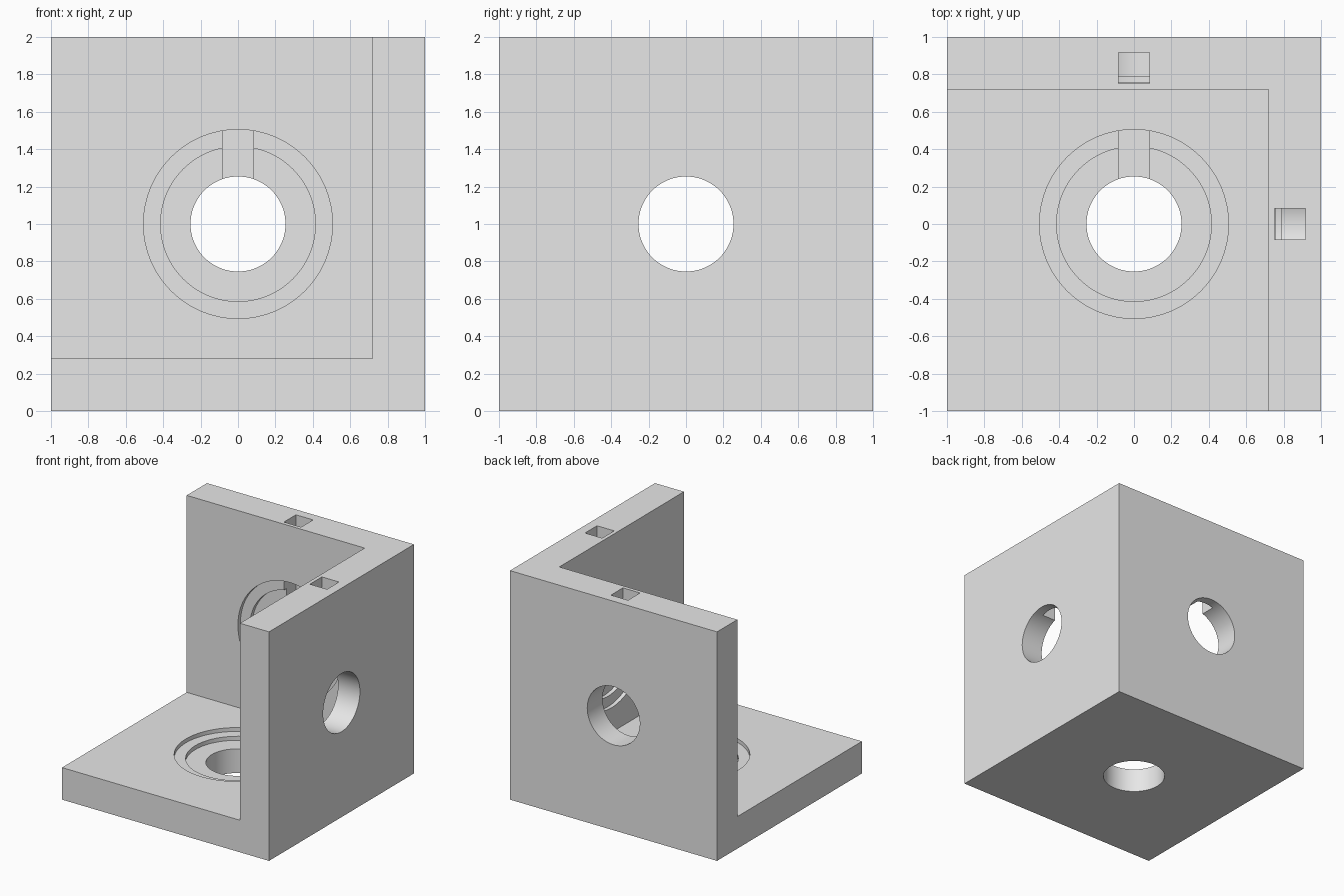
import bpy
import bmesh
from math import tau
from mathutils import Matrix, Vector

WALL = 0.28          # plate thickness
INNER = 1 - WALL     # inner face of the walls

if "Cube" in bpy.data.objects:
    bpy.data.objects.remove(bpy.data.objects["Cube"], do_unlink=True)

gray = bpy.data.materials.new("light_gray")
gray.use_nodes = True
gray.diffuse_color = (0.8, 0.8, 0.8, 1)
bsdf = next(n for n in gray.node_tree.nodes if n.type == 'BSDF_PRINCIPLED')
bsdf.inputs["Base Color"].default_value = gray.diffuse_color


def make_object(name, bm, matrix=Matrix()):
    bmesh.ops.transform(bm, matrix=matrix, verts=bm.verts)
    bmesh.ops.recalc_face_normals(bm, faces=bm.faces)
    mesh = bpy.data.meshes.new(name)
    bm.to_mesh(mesh)
    bm.free()
    mesh.materials.append(gray)
    obj = bpy.data.objects.new(name, mesh)
    bpy.context.collection.objects.link(obj)
    return obj


def box(name, low, high, matrix=Matrix()):
    low, high = Vector(low), Vector(high)
    bm = bmesh.new()
    bmesh.ops.create_cube(bm, size=1)
    fit = Matrix.Translation((low + high) / 2) @ Matrix.Diagonal((*(high - low), 1))
    return make_object(name, bm, matrix @ fit)


def lathe(name, profile, matrix):
    bm = bmesh.new()
    verts = [bm.verts.new((r, 0, z)) for r, z in profile]
    edges = [bm.edges.new(pair) for pair in zip(verts, verts[1:])]
    bmesh.ops.spin(bm, geom=verts + edges, cent=(0, 0, 0), axis=(0, 0, 1),
                   angle=tau, steps=96)
    bmesh.ops.remove_doubles(bm, verts=bm.verts, dist=0.0001)
    return make_object(name, bm, matrix)


def frame(origin, normal, up):
    # local z points into the open corner, local y along the slot
    normal, up = Vector(normal), Vector(up)
    axes = Matrix((up.cross(normal), up, normal)).transposed()
    return Matrix.Translation(origin) @ axes.to_4x4()


def carve(target, cutter):
    cutter.hide_render = True
    mod = target.modifiers.new("cut", 'BOOLEAN')
    mod.operation = 'DIFFERENCE'
    mod.solver = 'EXACT'
    mod.object = cutter
    bpy.ops.object.modifier_apply(modifier=mod.name)
    bpy.data.objects.remove(cutter, do_unlink=True)


# Corner body: a cube with its open corner removed
bracket = box("corner_bracket", (-1, -1, 0), (1, 1, 2))
bpy.ops.object.select_all(action='DESELECT')
bracket.select_set(True)
bpy.context.view_layer.objects.active = bracket
carve(bracket, box("open_corner", (-1.5, -1.5, WALL), (INNER, INNER, 2.5)))

# Each plate: through hole, two stepped recesses and a buried slot
bore = [(0, 0.05), (0.505, 0.05), (0.505, -0.034), (0.414, -0.034),
        (0.414, -0.069), (0.254, -0.069), (0.254, -0.4), (0, -0.4)]
plates = {
    "floor": (frame((0, 0, WALL), (0, 0, 1), (0, 1, 0)), INNER),
    "back_wall": (frame((0, INNER, 1), (0, -1, 0), (0, 0, 1)), 1.1),
    "left_wall": (frame((INNER, 0, 1), (-1, 0, 0), (0, 0, 1)), 1.1),
}
for name, (matrix, reach) in plates.items():
    carve(bracket, lathe(name + "_bore", bore, matrix))
    carve(bracket, box(name + "_slot", (-0.083, 0.1, -0.198),
                       (0.083, reach, -0.032), matrix))

bpy.ops.object.shade_smooth_by_angle()
